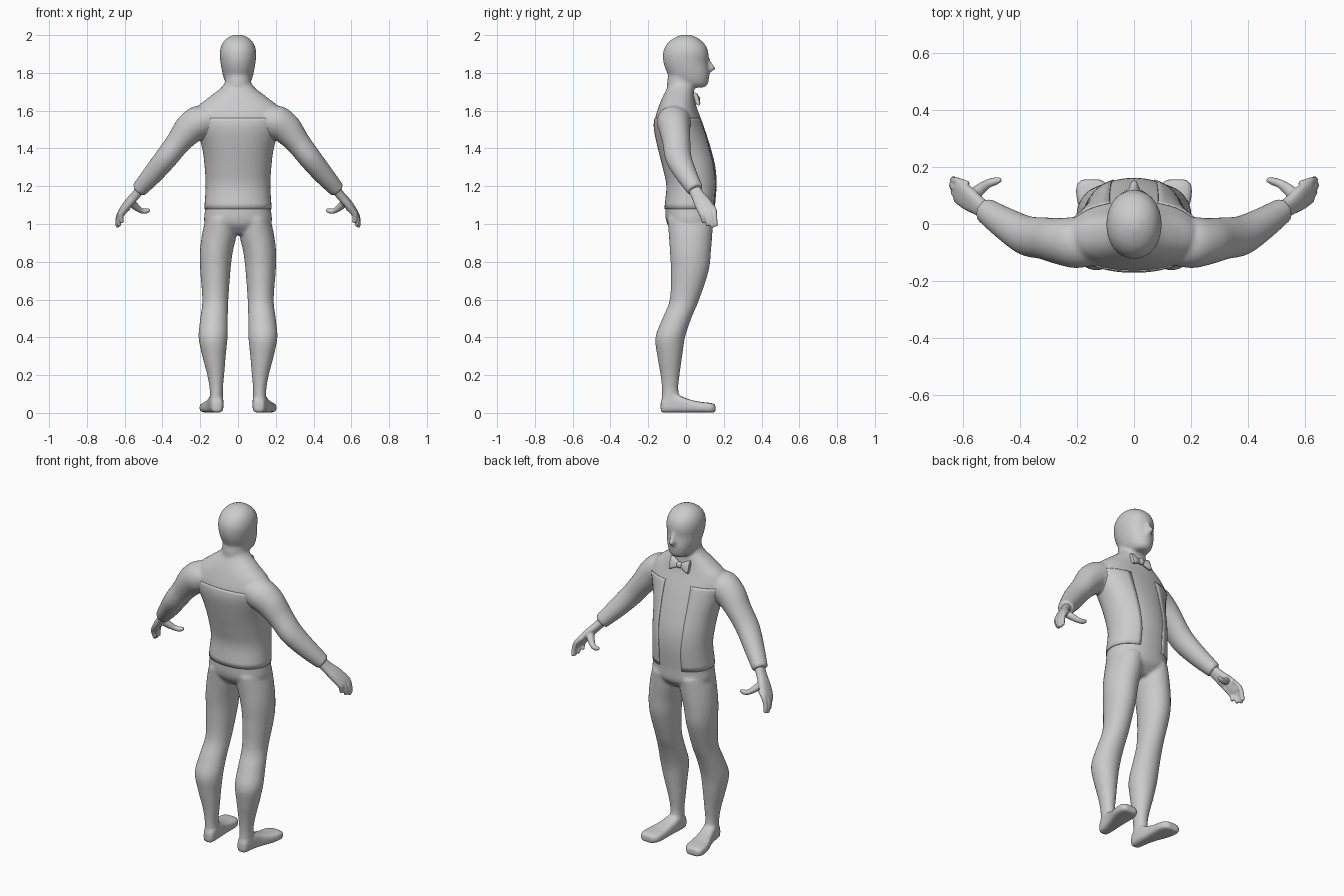
import bpy, bmesh, math
from mathutils import Vector as V

if "Cube" in bpy.data.objects:
    bpy.data.objects.remove(bpy.data.objects["Cube"])


def catmull(a, b, c, d, t):
    return 0.5 * (2*b + (c - a)*t + (2*a - 5*b + 4*c - d)*t*t + (3*b - a - 3*c + d)*t**3)


def refine(secs, steps=4):
    """Smoothly interpolate between sections (tuples of vectors)."""
    out, n = [], len(secs)
    for i in range(n - 1):
        q = [secs[max(i-1, 0)], secs[i], secs[i+1], secs[min(i+2, n-1)]]
        for k in range(steps):
            out.append(tuple(catmull(*[s[j] for s in q], k/steps) for j in range(len(secs[0]))))
    return out + [secs[-1]]


def loft(bm, secs, power=2.0, seg=24, mirror=False, steps=4):
    """Closed loft through (centre, u, v) sections with superellipse outlines."""
    secs = refine(secs, steps)
    for sx in ((1, -1) if mirror else (1,)):
        rings = []
        for c, u, v in secs:
            ring = []
            for k in range(seg):
                a = 2*math.pi*k/seg
                ca, sa = math.cos(a), math.sin(a)
                p = (c + u*math.copysign(abs(ca)**(2/power), ca)
                     + v*math.copysign(abs(sa)**(2/power), sa))
                ring.append(bm.verts.new((p.x*sx, p.y, p.z)))
            rings.append(ring)
        for r, s in zip(rings, rings[1:]):
            for k in range(seg):
                bm.faces.new((r[k], r[(k+1) % seg], s[(k+1) % seg], s[k]))
        bm.faces.new(rings[0])
        bm.faces.new(rings[-1])


def stack(rows):
    """Horizontal sections from (z, x centre, half width, back y, front y)."""
    return [(V((x, (b+f)/2, z)), V((r, 0, 0)), V((0, (f-b)/2, 0))) for z, x, r, b, f in rows]


def limb(rows, ref=V((0, 1, 0))):
    """Sections square to a path from (x, y, z, radius, radius along ref)."""
    pts = [V(r[:3]) for r in rows]
    out = []
    for i, r in enumerate(rows):
        t = (pts[min(i+1, len(pts)-1)] - pts[max(i-1, 0)]).normalized()
        v = (ref - t*ref.dot(t)).normalized()
        out.append((pts[i], t.cross(v)*r[3], v*r[4]))
    return out


def finish(bm, name, voxel=None, smooth=4, angle=60):
    bmesh.ops.recalc_face_normals(bm, faces=bm.faces)
    me = bpy.data.meshes.new(name)
    bm.to_mesh(me)
    bm.free()
    ob = bpy.data.objects.new(name, me)
    bpy.context.collection.objects.link(ob)
    bpy.ops.object.select_all(action='DESELECT')
    bpy.context.view_layer.objects.active = ob
    ob.select_set(True)
    if voxel:
        m = ob.modifiers.new("fuse", 'REMESH')
        m.mode, m.voxel_size = 'VOXEL', voxel
        s = ob.modifiers.new("soften", 'SMOOTH')
        s.factor, s.iterations = 0.5, smooth
        for md in ("fuse", "soften"):
            bpy.ops.object.modifier_apply(modifier=md)
    bpy.ops.object.shade_smooth_by_angle(angle=math.radians(angle))
    return ob


# Body: torso, neck, head, arms, legs and feet fused into one skin
bm = bmesh.new()
torso = stack([
    (.945, 0, .09, -.05, .09), (1.0, 0, .174, -.10, .145), (1.08, 0, .174, -.11, .152),
    (1.2, 0, .167, -.10, .162), (1.3, 0, .172, -.12, .156), (1.4, 0, .185, -.145, .132),
    (1.5, 0, .215, -.166, .100), (1.56, 0, .235, -.163, .078), (1.62, 0, .215, -.145, .056),
    (1.67, 0, .155, -.125, .045), (1.72, 0, .09, -.10, .04), (1.75, 0, .068, -.09, .035)])
loft(bm, torso, 2.2, 40)
loft(bm, stack([(1.6, 0, .07, -.09, .03), (1.7, 0, .073, -.098, .042),
                (1.75, 0, .07, -.10, .05), (1.82, 0, .07, -.09, .06)]))
loft(bm, stack([(1.722, 0, .035, .0, .09), (1.735, 0, .055, -.04, .112), (1.76, 0, .071, -.075, .120),
                (1.8, 0, .083, -.10, .124), (1.85, 0, .092, -.118, .117), (1.9, 0, .097, -.122, .119),
                (1.94, 0, .09, -.11, .108), (1.97, 0, .073, -.085, .082),
                (1.99, 0, .048, -.052, .052), (2.002, 0, .018, -.02, .022)]), 2.1, 32)
# Nose
loft(bm, stack([(1.805, 0, .014, .09, .132), (1.822, 0, .019, .09, .157),
                (1.85, 0, .013, .09, .14), (1.885, 0, .009, .09, .12)]))
# Arms
loft(bm, limb([(.14, -.06, 1.56, .07, .085), (.205, -.065, 1.54, .088, .09), (.26, -.06, 1.50, .082, .082),
               (.318, -.05, 1.43, .066, .074), (.38, -.04, 1.35, .061, .07),
               (.45, .0, 1.265, .054, .058), (.525, .05, 1.18, .042, .044)]), mirror=True)
# Legs
loft(bm, stack([(1.03, .088, .082, -.10, .145), (.95, .098, .092, -.092, .14), (.85, .115, .087, -.085, .132),
                (.75, .12, .08, -.08, .12), (.6, .12, .069, -.086, .07), (.5, .127, .073, -.125, .028),
                (.4, .132, .077, -.162, -.005), (.3, .127, .062, -.152, -.02),
                (.2, .118, .045, -.135, -.034), (.12, .115, .035, -.127, -.04),
                (.04, .115, .037, -.13, -.02)]), mirror=True)
# Feet, heel to toe: (y, x centre, half width, top)
feet = [(-.134, .112, .022, .06), (-.11, .112, .034, .085), (-.05, .117, .04, .095), (.0, .126, .045, .076),
        (.06, .138, .056, .06), (.11, .144, .06, .054), (.14, .148, .052, .05), (.156, .15, .035, .042)]
loft(bm, [(V((x, y, t/2 + .001)), V((r, 0, 0)), V((0, 0, t/2))) for y, x, r, t in feet],
     3.5, 28, mirror=True)
finish(bm, "body", .009, 4)

# Hands: palm, four fingers and a thumb
bm = bmesh.new()
palm_ref = V((0, .97, .25))
loft(bm, limb([(.50, .034, 1.205, .026, .032), (.54, .06, 1.155, .023, .034),
               (.58, .088, 1.11, .022, .044), (.615, .113, 1.065, .018, .046),
               (.624, .12, 1.05, .012, .042)], palm_ref), 2.4, mirror=True)
fingers = [((.617, .150, 1.07), (.634, .157, .992)), ((.624, .128, 1.06), (.637, .140, .986)),
           ((.622, .104, 1.055), (.629, .118, .993)), ((.612, .082, 1.055), (.614, .096, 1.01))]
for base, tip in fingers:
    b, t = V(base), V(tip)
    root = b + V((-.035, -.01, .03))
    mid = (b + t)/2 + V((.006, 0, 0))
    end = t + (t - mid)*.12
    loft(bm, limb([(*root, .011, .011), (*b, .014, .013), (*mid, .013, .012),
                   (*t, .011, .011), (*end, .005, .005)]), seg=12, mirror=True)
loft(bm, limb([(.57, .085, 1.125, .02, .022), (.548, .115, 1.098, .02, .022), (.515, .14, 1.072, .015, .016),
               (.487, .15, 1.068, .014, .014), (.466, .156, 1.075, .008, .008)]), seg=14, mirror=True)
finish(bm, "hands", .005, 3)

# Jacket: thin open-fronted shell over the trunk
bm = bmesh.new()
rows = [s for s in refine(torso) if 1.075 <= s[0].z <= 1.56]
rings, n = [], 44
for c, u, v in rows:
    h = (c.z - 1.08)/.48
    gap = .32 + .12*math.sin(math.pi*h) + .35*max(0, .2 - h)   # cutaway front edge
    ring = []
    for k in range(n + 1):
        a = math.pi/2 + gap + (2*math.pi - 2*gap)*k/n
        ca, sa = math.cos(a), math.sin(a)
        ring.append(bm.verts.new(c + u*1.01*math.copysign(abs(ca)**(2/2.2), ca)
                                 + v*1.01*math.copysign(abs(sa)**(2/2.2), sa)))
    rings.append(ring)
for r, s in zip(rings, rings[1:]):
    for k in range(n):
        bm.faces.new((r[k], r[k+1], s[k+1], s[k]))
jacket = finish(bm, "jacket", angle=40)
sol = jacket.modifiers.new("thickness", 'SOLIDIFY')
sol.thickness, sol.offset = .005, 0

# Bow tie: two flared wings and a knot
bm = bmesh.new()
bow = [(-.062, .034, .011), (-.05, .032, .015), (-.025, .02, .012), (-.01, .013, .009), (.01, .013, .009),
       (.025, .02, .012), (.05, .032, .015), (.062, .034, .011)]
loft(bm, [(V((x, .056, 1.662)), V((0, d, 0)), V((0, -h*.3, h))) for x, h, d in bow], 3, 20, steps=2)
loft(bm, [(V((x, .06, 1.662)), V((0, r, 0)), V((0, 0, r*1.2)))
          for x, r in [(-.014, .009), (-.009, .014), (.009, .014), (.014, .009)]], 2.5, 16, steps=2)
finish(bm, "bow_tie", angle=40)
